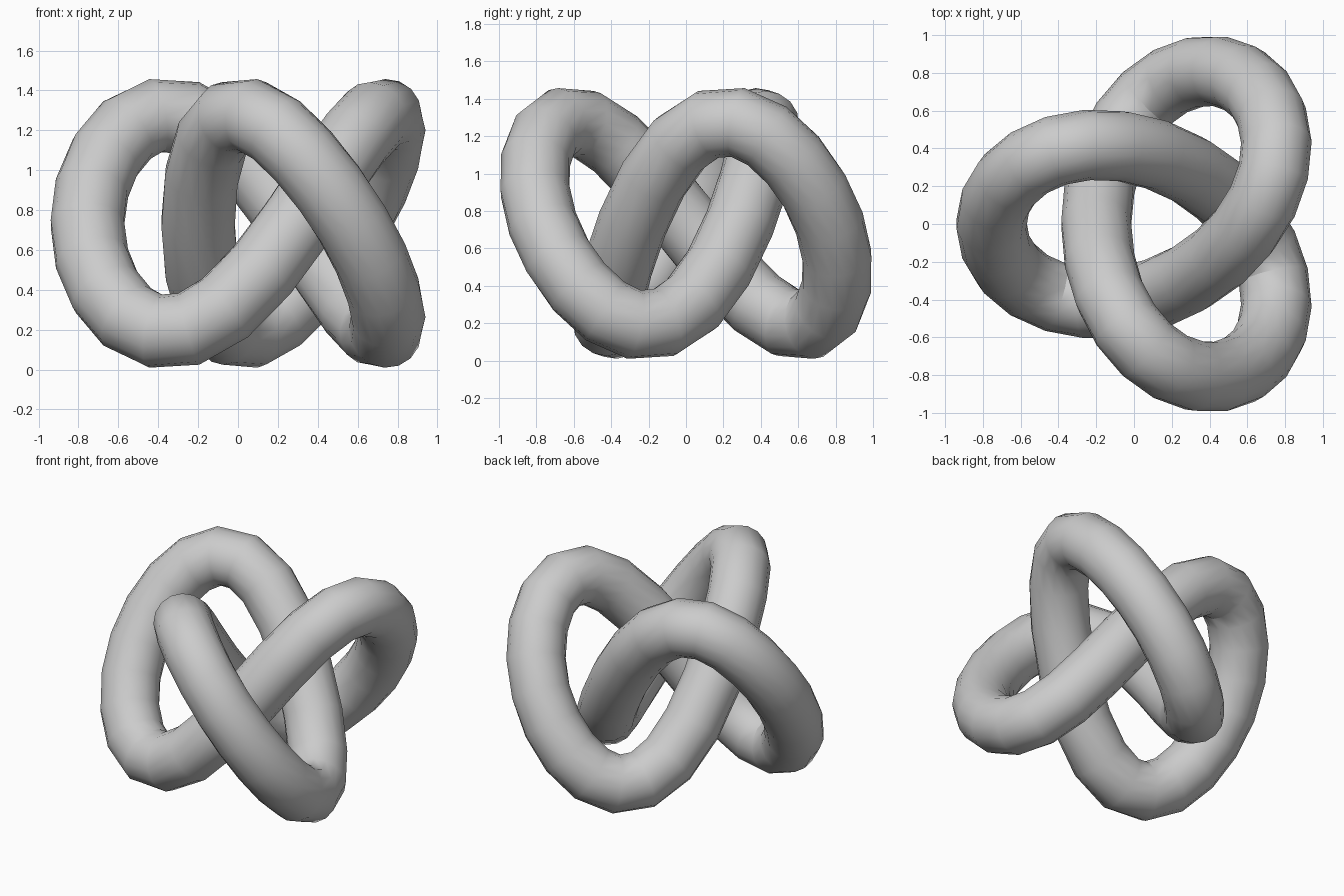
import bpy
from math import sin, cos, pi

if "Cube" in bpy.data.objects:
    bpy.data.objects.remove(bpy.data.objects["Cube"])

# Knot path: three-fold trefoil centre line
A, B, H = 0.2775, 0.608, 0.54
SEGMENTS = 48
TUBE = 0.187


def path(t):
    x = 0.13 - (A * cos(t) + B * cos(2 * t))
    y = B * sin(2 * t) - A * sin(t)
    z = 0.733 + H * (sin(3 * t) - 0.08 * sin(6 * t))
    return x, y, z


# Round tube swept along the closed path
curve = bpy.data.curves.new("knot_tube", 'CURVE')
curve.dimensions = '3D'
curve.bevel_depth = TUBE
curve.bevel_resolution = 6
spline = curve.splines.new('POLY')
spline.points.add(SEGMENTS - 1)
for i, p in enumerate(spline.points):
    p.co = (*path(2 * pi * i / SEGMENTS), 1)
spline.use_cyclic_u = True
spline.use_smooth = True

knot = bpy.data.objects.new("knot_tube", curve)
bpy.context.collection.objects.link(knot)

# Turn the sweep into a smooth-shaded mesh
bpy.context.view_layer.objects.active = knot
knot.select_set(True)
bpy.ops.object.convert(target='MESH')
bpy.ops.object.shade_smooth_by_angle()
